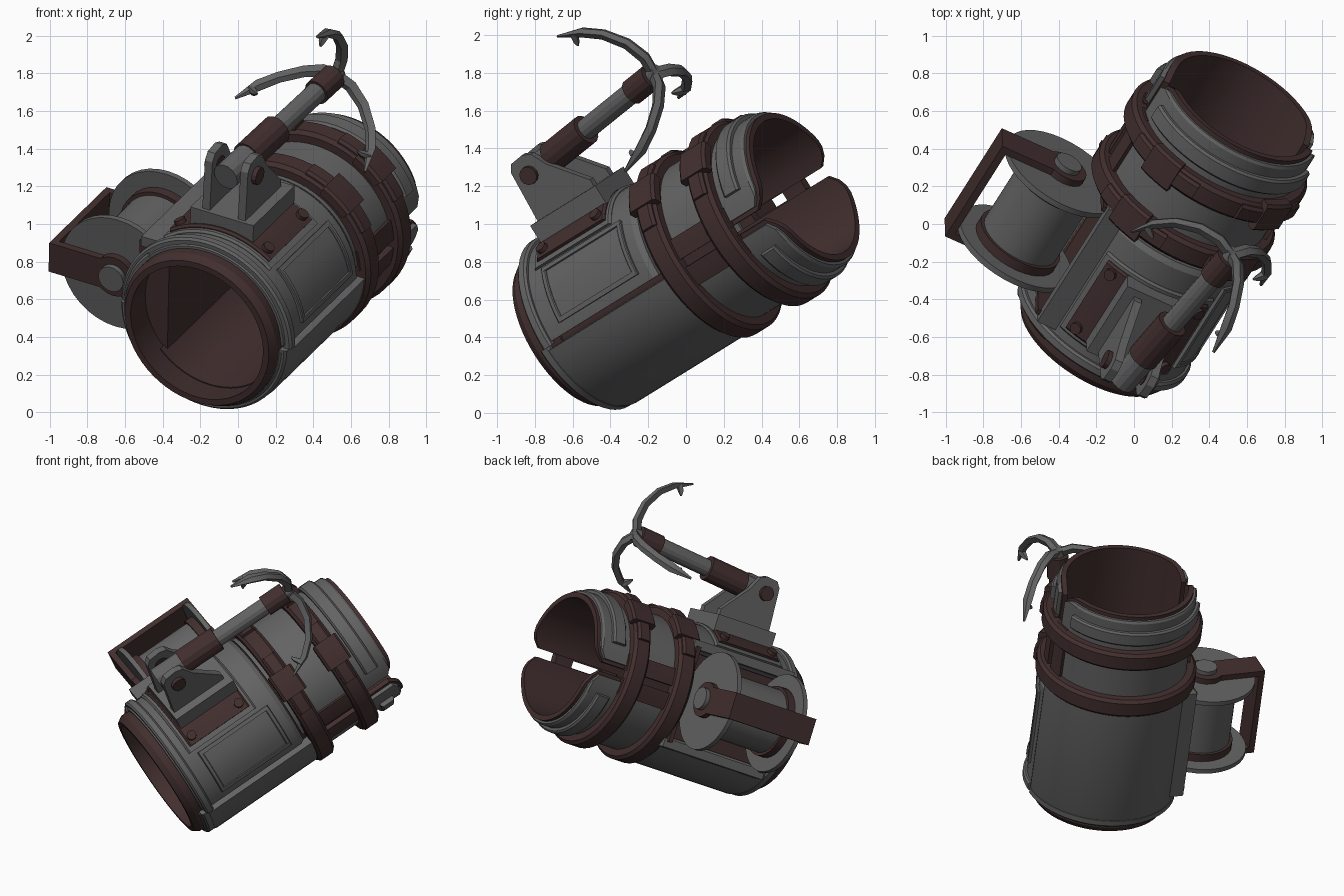
import bpy, bmesh, math
from mathutils import Matrix, Vector

if "Cube" in bpy.data.objects:
    bpy.data.objects.remove(bpy.data.objects["Cube"])

# Local frame: x = side, y = along the sleeve, z = towards the hook arm
A = Vector((0.475, 0.747, 0.462)).normalized()
U = Vector((0.02, -0.53, 0.85))
U = (U - A * U.dot(A)).normalized()
R = A.cross(U)
M = Matrix((R, A, U)).transposed().to_4x4()
M.translation = (-0.2, -0.6, 0.44)


def material(name, col):
    m = bpy.data.materials.new(name)
    m.diffuse_color = (*col, 1)
    m.use_nodes = True
    m.node_tree.nodes["Principled BSDF"].inputs["Base Color"].default_value = m.diffuse_color
    return m


GREY = material("steel grey", (0.125, 0.125, 0.125))
BROWN = material("dark leather", (0.055, 0.028, 0.028))


def finish(name, bm, mat):
    bmesh.ops.recalc_face_normals(bm, faces=bm.faces)
    me = bpy.data.meshes.new(name)
    bm.to_mesh(me)
    bm.free()
    me.materials.append(mat)
    ob = bpy.data.objects.new(name, me)
    bpy.context.collection.objects.link(ob)
    ob.matrix_world = M
    bpy.context.view_layer.objects.active = ob
    ob.select_set(True)
    bpy.ops.object.shade_smooth_by_angle(angle=math.radians(25))
    ob.select_set(False)
    return ob


def loft(name, loops, mat, closed=False):
    """Skin a row of equal point loops, capped unless closed."""
    bm = bmesh.new()
    rows = [[bm.verts.new(p) for p in lp] for lp in loops]
    n = len(rows[0])
    for i in range(len(rows) if closed else len(rows) - 1):
        a, b = rows[i], rows[(i + 1) % len(rows)]
        for j in range(n):
            k = (j + 1) % n
            bm.faces.new((a[j], a[k], b[k], b[j]))
    if not closed:
        bm.faces.new(rows[0])
        bm.faces.new(rows[-1])
    return finish(name, bm, mat)


def sweep(name, prof, t0, t1, mat, warp=None):
    """Turn a closed (along, radius) profile around the sleeve axis."""
    full = t1 - t0 >= 360
    n = max(3, round((t1 - t0) / 6))
    loops = []
    for i in range(n if full else n + 1):
        d = t0 + (t1 - t0) * i / n
        t = math.radians(d)
        loops.append([(r * math.cos(t), min(a, warp(d)) if warp else a, r * math.sin(t))
                      for a, r in prof])
    return loft(name, loops, mat, full)


def band(name, a0, a1, r0, r1, t0, t1, mat, bev=0.012):
    prof = [(a0, r0), (a0, r1 - bev), (a0 + bev, r1), (a1 - bev, r1), (a1, r1 - bev), (a1, r0)]
    return sweep(name, prof, t0, t1, mat)


def cyl(name, p0, p1, r, mat, seg=20):
    p0, p1 = Vector(p0), Vector(p1)
    q = (p1 - p0).to_track_quat('Z', 'Y')
    ring = [q @ Vector((r * math.cos(2 * math.pi * i / seg), r * math.sin(2 * math.pi * i / seg), 0))
            for i in range(seg)]
    return loft(name, [[p0 + v for v in ring], [p1 + v for v in ring]], mat)


def prism(name, pts, x0, x1, mat):
    """Extrude an (along, up) outline sideways."""
    return loft(name, [[(x, a, u) for a, u in pts] for x in (x0, x1)], mat)


def box(name, x0, x1, a0, a1, u0, u1, mat):
    return prism(name, [(a0, u0), (a1, u0), (a1, u1), (a0, u1)], x0, x1, mat)


# Rim cut: rounded notches at both sides of the open end
def rim(d):
    off = min(abs((d % 360) - s) for s in (0, 180, 360))
    k = min(1, off / 24)
    return 1.64 - 0.17 * (1 - math.sqrt(1 - (1 - k) ** 2))


# Inner liner: front collar, then two halves split by a slit
collar = [(-0.04, 0.40), (-0.04, 0.435), (0.0, 0.46), (0.16, 0.46), (0.16, 0.42)]
sweep("front_collar", collar, 0, 360, BROWN)
for nm, s in (("upper", 0), ("lower", 180)):
    lo, hi = (0, 137) if s == 0 else (223, 360)
    band(nm + "_liner", 0.12, 0.93, 0.41, 0.44, lo, hi, BROWN)
    back = [(0.9, 0.405), (0.9, 0.44), (1.3, 0.44), (1.46, 0.44), (1.64, 0.44), (1.64, 0.405),
            (1.46, 0.405), (1.3, 0.405)]
    sweep(nm + "_back_liner", back, s + 4, s + 176, BROWN, rim)
    tube = [(0.88, 0.435), (0.88, 0.465), (1.45, 0.465), (1.60, 0.465), (1.615, 0.455),
            (1.615, 0.435)]
    sweep(nm + "_back_shell", tube, s + 7, s + 173, GREY, lambda d: rim(d) - 0.02)
    band(nm + "_rim_trim", 1.44, 1.54, 0.45, 0.495, s + 22, s + 158, GREY)
    for side, t in (("right", 3), ("left", 163)):
        band(f"{nm}_{side}_seam_strip", 0.9, 1.4, 0.45, 0.485, s + t, s + t + 14, BROWN)

# Outer shells
lower = [(0.02, 0.43), (0.02, 0.465), (0.04, 0.485), (0.10, 0.505), (0.90, 0.505), (0.93, 0.485),
         (0.93, 0.43)]
upper = [(0.05, 0.43), (0.05, 0.475), (0.08, 0.49), (0.84, 0.49), (0.87, 0.47), (0.87, 0.43)]
sweep("lower_shell", lower, 223, 358, GREY)
sweep("upper_shell", upper, 2, 137, GREY)
band("reel_side_front", 0.04, 0.19, 0.43, 0.49, 136, 224, GREY)
band("reel_side_back", 0.88, 0.95, 0.43, 0.49, 136, 224, GREY)
band("front_trim", 0.06, 0.12, 0.47, 0.515, 0, 180, GREY)
band("lower_front_trim", 0.03, 0.09, 0.46, 0.50, 180, 360, GREY)

# Raised side panel with a border
band("side_panel", 0.24, 0.76, 0.48, 0.498, 12, 44, GREY, 0.005)
for nm, a0, a1, t0, t1 in (("front", 0.22, 0.25, 10, 46), ("back", 0.75, 0.78, 10, 46),
                           ("low", 0.22, 0.78, 9, 12), ("high", 0.22, 0.78, 44, 47)):
    band("panel_border_" + nm, a0, a1, 0.48, 0.508, t0, t1, GREY, 0.005)

# Straps with raised loops
for i, a in enumerate((0.97, 1.33)):
    band(f"strap_{i}", a - 0.065, a + 0.065, 0.45, 0.53, 0, 360, BROWN, 0.02)
    for t in (42, 118):
        band(f"strap_loop_{i}", a - 0.09, a + 0.09, 0.50, 0.56, t, t + 20, BROWN, 0.015)
        band(f"strap_tail_{i}", a - 0.05, a + 0.05, 0.50, 0.55, t - 14, t + 34, BROWN, 0.015)

# Reel recess
box("recess_floor", -0.31, -0.28, 0.16, 0.92, -0.33, 0.33, BROWN)
for u in (-0.34, 0.34):
    box("recess_wall", -0.40, -0.28, 0.16, 0.92, u - 0.02, u + 0.02, BROWN)
    box("recess_frame", -0.44, -0.33, 0.14, 0.94, u - 0.03, u + 0.03, GREY)
for a in (0.16, 0.89):
    box("recess_end", -0.46, -0.28, a, a + 0.03, -0.33, 0.33, BROWN)

# Reel: drum, flanges, bracket
X = -0.65
cyl("reel_drum", (X, 0.28, 0), (X, 0.82, 0), 0.22, GREY, 32)
for a, o in ((0.285, -1), (0.815, 1)):
    cyl("reel_flange", (X, a - 0.016, 0), (X, a + 0.016, 0), 0.335, GREY, 36)
    cyl("reel_band", (X, a, 0), (X, a - o * 0.07, 0), 0.24, BROWN, 32)
    b = a + o * 0.035
    cyl("bracket_hub", (X, a, 0), (X, b + o * 0.02, 0), 0.12, BROWN)
    cyl("reel_bolt", (X, a, 0), (X, b + o * 0.05, 0), 0.075, GREY)
    box("bracket_arm", -1.03, X, b - 0.02, b + 0.02, -0.09, 0.09, BROWN)
box("bracket_bar", -1.04, -1.0, 0.23, 0.87, -0.09, 0.09, BROWN)

# Hook mount plate, bolts and cheeks
band("mount_frame", 0.17, 0.71, 0.47, 0.505, 50, 130, GREY)
band("mount_plate", 0.20, 0.68, 0.48, 0.522, 54, 126, BROWN)
for t in (60, 120):
    v = Vector((math.cos(math.radians(t)), 0, math.sin(math.radians(t))))
    for a in (0.25, 0.63):
        p = Vector((0, a, 0))
        cyl("plate_bolt", p + v * 0.5, p + v * 0.545, 0.032, BROWN, 12)
box("mount_base", -0.19, 0.19, 0.22, 0.68, 0.48, 0.59, GREY)
cheek = [(0.24, 0.58), (0.64, 0.58), (0.64, 0.63), (0.47, 0.82), (0.42, 0.91), (0.37, 0.93),
         (0.29, 0.92), (0.26, 0.88)]
for s in (-1, 1):
    prism("mount_cheek", cheek, s * 0.085, s * 0.13, GREY)
    cyl("pivot_bolt", (s * 0.08, 0.35, 0.82), (s * 0.155, 0.35, 0.82), 0.05, BROWN, 12)

# Rod with sleeves
start, hub = Vector((0.0, 0.30, 0.82)), Vector((0.10, 1.29, 0.925))
w = (hub - start).normalized()


def rod(name, t0, t1, r, mat, seg=14):
    return cyl(name, start + w * t0, start + w * t1, r, mat, seg)


rod("rod_butt", -0.04, 0.2, 0.075, GREY)
rod("rod_lower_sleeve", 0.16, 0.44, 0.085, BROWN)
rod("rod", 0.4, 0.9, 0.058, GREY)
rod("rod_upper_sleeve", 0.82, 0.98, 0.072, BROWN)
rod("hook_hub", 0.96, 1.03, 0.045, GREY)

# Three curved prongs with barbs
e1 = (Vector((1, 0, 0)) - w * w.x).normalized()
e2 = e1.cross(w)
e2 = e2 if e2.z > 0 else -e2


def prong(name, path, d, tan):
    loops = []
    for i, (r, k, wide, thick) in enumerate(path):
        j0, j1 = max(i - 1, 0), min(i + 1, len(path) - 1)
        g = (d * (path[j1][0] - path[j0][0]) + w * (path[j1][1] - path[j0][1])).normalized()
        nrm = g.cross(tan)
        c = hub + d * r + w * k
        loops.append([c + tan * wide * a + nrm * thick * b
                      for a, b in ((-1, -0.5), (-0.5, 1), (0.5, 1), (1, -0.5), (0, -1))])
    loft(name, loops, GREY)


for deg in (79, 199, 319):
    f = math.radians(deg)
    d = e1 * math.cos(f) + e2 * math.sin(f)
    tan = d.cross(w)
    prong("hook_prong", [(0.0, 0.0, 0.035, 0.028), (0.10, 0.03, 0.035, 0.028),
                         (0.22, 0.01, 0.033, 0.026), (0.34, -0.06, 0.032, 0.024),
                         (0.42, -0.15, 0.034, 0.022), (0.485, -0.28, 0.008, 0.006)], d, tan)
    prong("hook_barb", [(0.44, -0.19, 0.03, 0.02), (0.40, -0.215, 0.018, 0.015),
                        (0.375, -0.225, 0.006, 0.005)], d, tan)
